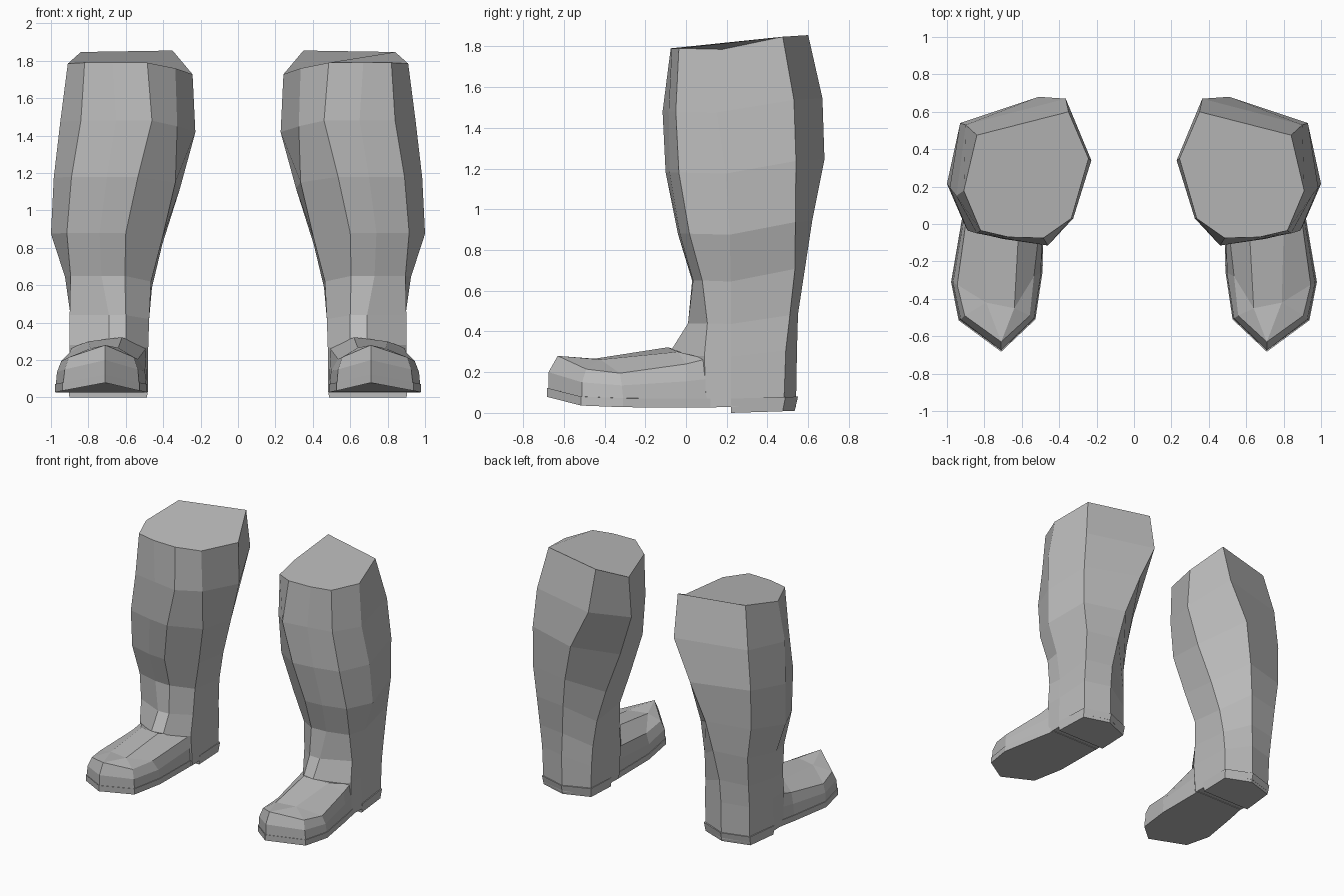
import bpy, bmesh

cube = bpy.data.objects.get("Cube")
if cube:
    bpy.data.objects.remove(cube, do_unlink=True)

# Single grey material
grey = bpy.data.materials.new("boot grey")
grey.use_nodes = True
COLOR = (0.5, 0.5, 0.5, 1.0)
grey.diffuse_color = COLOR
for node in grey.node_tree.nodes:
    if node.type == 'BSDF_PRINCIPLED':
        node.inputs["Base Color"].default_value = COLOR


def loft(name, rings, extra=None):
    """Join closed rings of points, cap the bottom, cap or custom-fill the top, mirror in x."""
    bm = bmesh.new()
    loops = [[bm.verts.new(p) for p in ring] for ring in rings]
    n = len(rings[0])
    for a, b in zip(loops, loops[1:]):
        for i in range(n):
            j = (i + 1) % n
            bm.faces.new((a[i], a[j], b[j], b[i]))
    bm.faces.new(loops[0][::-1])
    if extra:
        extra(bm, loops[-1])
    else:
        bm.faces.new(loops[-1])
    bmesh.ops.recalc_face_normals(bm, faces=bm.faces[:])
    mesh = bpy.data.meshes.new(name)
    bm.to_mesh(mesh)
    bm.free()
    mesh.materials.append(grey)
    obj = bpy.data.objects.new(name, mesh)
    bpy.context.collection.objects.link(obj)
    mod = obj.modifiers.new("other boot", 'MIRROR')
    mod.use_axis = (True, False, False)
    mod.use_mirror_merge = False
    return obj


# Boot shaft: eight columns round the leg, eight rings from top to bottom
# columns: back inner, back outer, outer, front outer, front, front inner, inner front, inner
shaft_z = [1.79, 1.48, 1.18, 0.88, 0.65, 0.44, 0.28, 0.03]
fade = [1, 1, 1, 1, 1, 0.7, 0.5, 0]
tilt = [0.065, 0.057, -0.005, 0, 0, 0, -0.03, -0.062]
shaft_x = [
    [0.35, 0.84, 0.91, 0.82, 0.67, 0.485, 0.335, 0.243],
    [0.365, 0.90, 0.95, 0.84, 0.65, 0.46, 0.325, 0.228],
    [0.51, 0.93, 0.985, 0.89, 0.70, 0.535, 0.335, 0.31],
    [0.60, 0.93, 1.0, 0.915, 0.74, 0.60, 0.405, 0.405],
    [0.64, 0.90, 0.925, 0.895, 0.73, 0.605, 0.465, 0.46],
    [0.67, 0.89, 0.895, 0.90, 0.69, 0.60, 0.475, 0.48],
    [0.68, 0.885, 0.90, 0.90, 0.69, 0.60, 0.48, 0.485],
    [0.68, 0.88, 0.905, 0.90, 0.69, 0.60, 0.48, 0.49],
]
shaft_y = [
    [0.60, 0.475, 0.178, -0.035, -0.07, -0.075, 0.03, 0.35],
    [0.67, 0.53, 0.15, -0.05, -0.085, -0.115, 0.03, 0.34],
    [0.68, 0.54, 0.195, -0.035, -0.08, -0.10, 0.05, 0.36],
    [0.62, 0.537, 0.215, 0.017, -0.03, -0.04, 0.10, 0.40],
    [0.585, 0.535, 0.22, 0.08, 0.035, 0.03, 0.14, 0.43],
    [0.55, 0.51, 0.22, 0.105, 0.01, 0.015, 0.13, 0.45],
    [0.545, 0.49, 0.22, 0.09, -0.09, -0.07, 0.11, 0.46],
    [0.54, 0.48, 0.22, 0.10, -0.05, -0.03, 0.13, 0.46],
]
shaft = [[(x, y, z + t * f) for x, y, t in zip(xs, ys, tilt)]
         for xs, ys, z, f in zip(shaft_x, shaft_y, shaft_z, fade)]
loft("boot_shaft", shaft[::-1])

# Sole: slab following the foot outline, turned up at the toe
outline = [(0.895, 0.15), (0.925, 0.0), (0.978, -0.31), (0.938, -0.515), (0.71, -0.683),
           (0.527, -0.51), (0.488, -0.25), (0.486, 0.15)]
rise = [0, 0, 0.002, 0.01, 0.053, 0.01, 0.002, 0]
sole_low = [(x, y, 0.026 + r) for (x, y), r in zip(outline, rise)]
sole_top = [(x, y, 0.07 + r) for (x, y), r in zip(outline, rise)]
loft("sole", [sole_low, sole_top])

# Foot upper: side wall, shoulder edge, then a raised instep
CX, CY = 0.71, -0.2


def inset(p, k, dz):
    return (CX + (p[0] - CX) * k, CY + (p[1] - CY) * k, p[2] + dz)


wall_low = [inset(p, 0.985, -0.005) for p in sole_top]
wall_mid = [(0.895, 0.13, 0.17), (0.915, 0.0, 0.155), (0.968, -0.315, 0.135),
            (0.926, -0.51, 0.15), (0.71, -0.675, 0.20), (0.535, -0.505, 0.15),
            (0.497, -0.26, 0.14), (0.488, 0.14, 0.17)]
edge = [(0.89, 0.10, 0.265), (0.90, 0.0, 0.24), (0.945, -0.325, 0.195), (0.905, -0.49, 0.215),
        (0.71, -0.63, 0.28), (0.557, -0.49, 0.215), (0.535, -0.28, 0.205), (0.49, 0.12, 0.265)]


def instep(bm, e):
    # two ridge lines running from the ankle to the toe
    out_back, out_front, in_front, in_back = [bm.verts.new(p) for p in (
        (0.80, -0.04, 0.30), (0.79, -0.42, 0.262), (0.64, -0.45, 0.266), (0.62, -0.09, 0.322))]
    for f in ((e[0], e[1], out_back), (e[1], e[2], out_front, out_back),
              (e[2], e[3], out_front), (e[3], e[4], out_front),
              (e[4], in_front, out_front), (e[4], e[5], in_front),
              (e[5], e[6], in_front), (e[6], e[7], in_back, in_front),
              (out_back, out_front, in_front, in_back), (e[7], e[0], out_back, in_back)):
        bm.faces.new(f)


loft("foot_upper", [wall_low, wall_mid, edge], instep)

# Heel block under the back of the shaft
heel = [(0.908, 0.22), (0.888, 0.488), (0.68, 0.55), (0.482, 0.47), (0.48, 0.22)]
heel_top = [(x, y, 0.07 + 0.03 * (y - 0.22)) for x, y in heel]
heel_low = [(0.69 + (x - 0.69) * 0.97, 0.22 + (y - 0.22) * 0.95, 0.0 + 0.03 * (y - 0.22))
            for x, y in heel]
loft("heel", [heel_low, heel_top])
